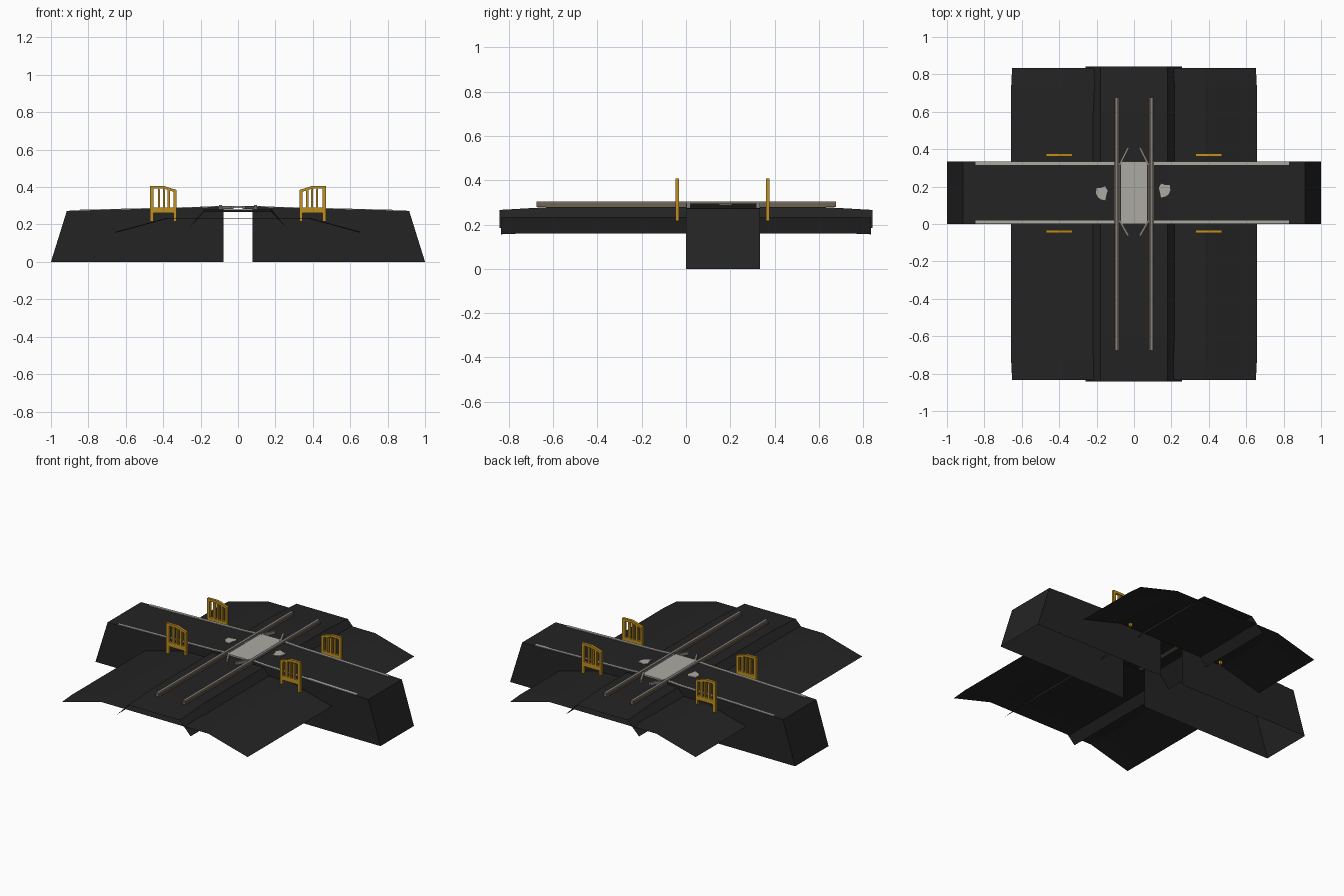
import bpy, bmesh, math

if "Cube" in bpy.data.objects:
    bpy.data.objects.remove(bpy.data.objects["Cube"])


def material(name, r, g, b):
    m = bpy.data.materials.new(name)
    m.diffuse_color = (r, g, b, 1)
    m.use_nodes = True
    m.node_tree.nodes["Principled BSDF"].inputs["Base Color"].default_value = m.diffuse_color
    return m


BLACK = material("asphalt black", .017, .017, .017)
PALE = material("pale grey", .41, .40, .365)
YELLOW = material("gate yellow", .53, .28, .015)
RUST = material("rail brown", .17, .125, .085)
STEEL = material("rail grey", .24, .225, .205)


def finish(name, bm, mat):
    mesh = bpy.data.meshes.new(name)
    bmesh.ops.recalc_face_normals(bm, faces=bm.faces)
    bm.to_mesh(mesh)
    bm.free()
    mesh.materials.append(mat)
    ob = bpy.data.objects.new(name, mesh)
    bpy.context.collection.objects.link(ob)
    return ob


def sheet(name, rows, mat):
    """Open surface through rows of points."""
    bm = bmesh.new()
    vs = [[bm.verts.new(p) for p in row] for row in rows]
    for a, b in zip(vs, vs[1:]):
        for i in range(len(a) - 1):
            bm.faces.new((a[i], a[i + 1], b[i + 1], b[i]))
    return finish(name, bm, mat)


def prism(name, pts, offset, mat):
    """Closed solid: polygon swept along an offset."""
    bm = bmesh.new()
    f = bm.faces.new([bm.verts.new(p) for p in pts])
    new = bmesh.ops.extrude_face_region(bm, geom=[f])["geom"]
    bmesh.ops.translate(bm, vec=offset, verts=[v for v in new if isinstance(v, bmesh.types.BMVert)])
    return finish(name, bm, mat)


def box(name, x0, x1, y0, y1, z0, z1, mat):
    return prism(name, [(x0, y0, z0), (x1, y0, z0), (x1, y1, z0), (x0, y1, z0)], (0, 0, z1 - z0), mat)


W = .335  # road width

# Ground on both sides of the road
ground = [(-.657, .16), (-.38, .235), (.38, .235), (.657, .16)]
for name, ys in (("front_ground", (-.835, -.73, 0)), ("back_ground", (W, .73, .835))):
    sheet(name, [[(x * (.992 if abs(y) > .8 else 1), y, z - (.004 if abs(y) > .8 else 0))
                  for x, z in ground] for y in ys], BLACK)

# Track bed with sloping shoulders
bed = [(-.26, .185), (-.18, .28), (.18, .28), (.257, .185)]
sheet("track_bed", [[(x, y, z - (drop if z > .2 else 0)) for x, z in bed]
                    for y, drop in ((-.842, .014), (-.6, 0), (.6, 0), (.842, .014))], BLACK)

# Road ramps, white edge lines and worn patches, one set per side
top = [(.915, .273), (.18, .291), (.105, .296)]
for s, side in ((-1, "left"), (1, "right")):
    bm = bmesh.new()
    outline = [(1, 0)] + top + [(.078, .283), (.078, 0)]
    walls = [[bm.verts.new((s * x, y, z)) for x, z in outline] for y in (0, W)]
    for w in walls:
        bm.faces.new(w)
    for i in range(3):
        bm.faces.new((walls[0][i], walls[0][i + 1], walls[1][i + 1], walls[1][i]))
    finish(side + "_road_ramp", bm, BLACK)

    end = .848 if s < 0 else .828
    for y0, label in ((.002, "front"), (W - .02, "back")):
        strip = [(end, .2746), (.18, .291), (.105, .296)]
        pts = [(s * x, y0, z - .004) for x, z in strip] + [(s * x, y0, z + .004) for x, z in strip[::-1]]
        prism(f"{side}_{label}_edge_line", pts, (0, .018, 0), PALE)

    cx, cy = (-.172, .165) if s < 0 else (.163, .18)
    pts = []
    for k in range(9):
        a = k * math.tau / 9
        r = .037 + .008 * math.sin(2.3 * k)
        pts.append((cx + s * r * .85 * math.cos(a), cy + r * math.sin(a), .289))
    prism(side + "_road_patch", pts, (0, 0, .007), PALE)

# Centre crossing panel
box("crossing_panel", -.073, .073, 0, W, .289, .299, PALE)

# Running rails and flared check rails
for s, side in ((-1, "left"), (1, "right")):
    c = s * .093
    box(side + "_rail_foot", c - .012, c + .012, -.675, .677, .28, .29, RUST)
    box(side + "_rail_web", c - .008, c + .008, -.675, .677, .29, .299, RUST)
    box(side + "_rail_head", c - .008, c + .008, -.675, .677, .299, .305, STEEL)
    path = [(.03, -.065), (.078, .02), (.078, W - .02), (.03, W + .075)]
    for i in range(3):
        (xa, ya), (xb, yb) = path[i], path[i + 1]
        h = .007 if i != 1 else .004
        prism(f"{side}_check_rail_{i + 1}", [(s * (xa - h), ya, .282), (s * (xa + h), ya, .282),
              (s * (xb + h), yb, .282), (s * (xb - h), yb, .282)], (0, 0, .018), STEEL)

# Yellow wicket fences on each corner, tall post on the outer side
for s, side in ((-1, "left"), (1, "right")):
    for yc, label in ((-.04, "front"), (.37, "back")):
        y0, t = yc - .008, .016
        name = f"{side}_{label}_fence"

        def slab(part, pts):
            prism(f"{name}_{part}", [(s * x, y0, z) for x, z in pts], (0, t, 0), YELLOW)

        slab("outer_post", [(.452, .215), (.47, .215), (.47, .4), (.452, .4)])
        slab("inner_post", [(.33, .215), (.346, .215), (.346, .38), (.33, .38)])
        slab("top_rail", [(.47, .392), (.47, .407), (.4, .407), (.33, .385), (.33, .37), (.4, .392)])
        slab("mid_rail", [(.33, .274), (.47, .274), (.47, .29), (.33, .29)])
        slab("low_rail", [(.33, .262), (.47, .262), (.47, .274), (.33, .274)])
        for k, x in enumerate((.422, .396, .37)):
            slab(f"bar_{k + 1}", [(x - .006, .285), (x + .006, .285), (x + .006, .393), (x - .006, .385)])
